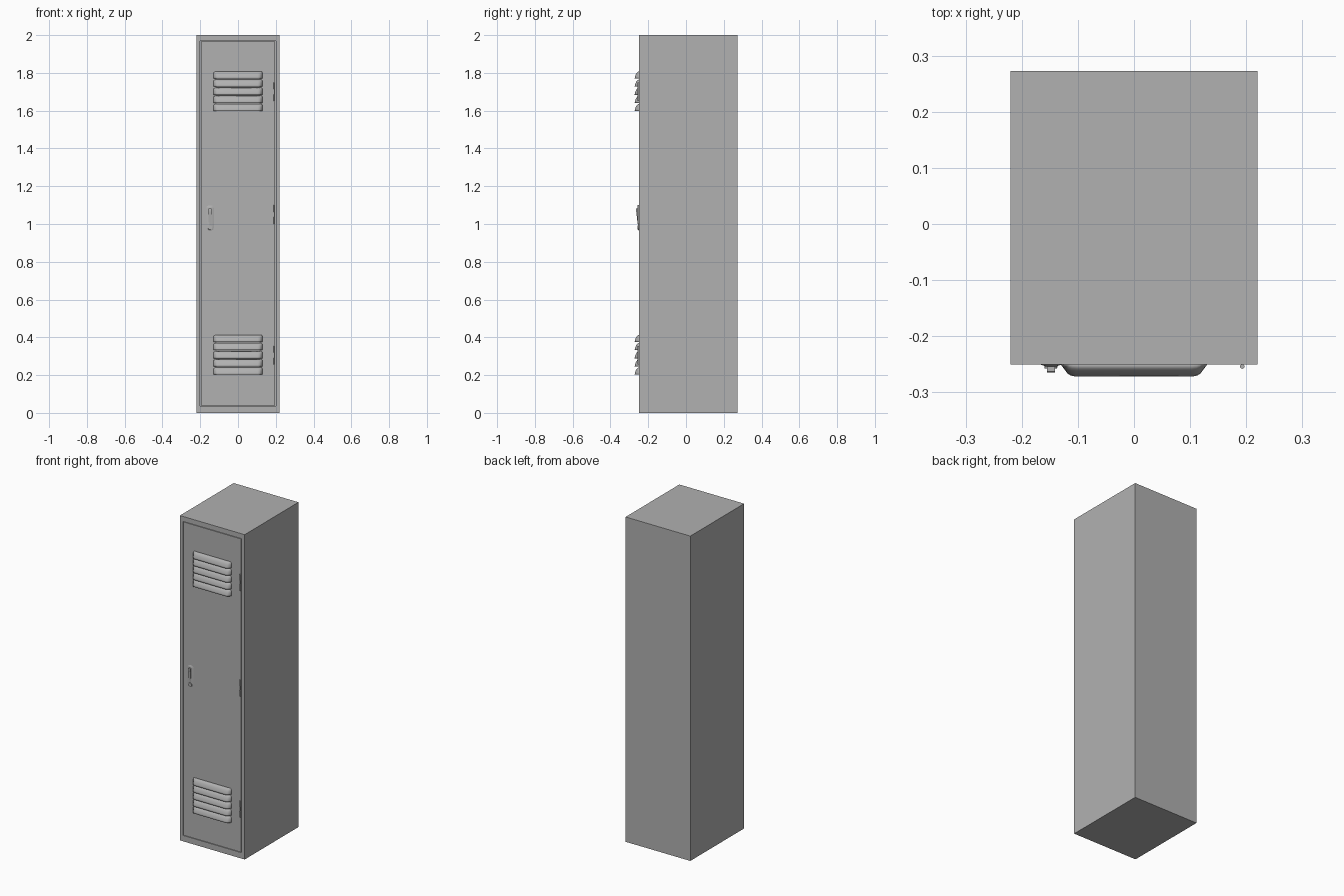
import bpy, bmesh, math
from mathutils import Matrix, Vector

if "Cube" in bpy.data.objects:
    bpy.data.objects.remove(bpy.data.objects["Cube"])

FRONT, BACK, HALF = -0.25, 0.273, 0.2205

# Mid-grey painted steel
STEEL = bpy.data.materials.new("grey_steel")
STEEL.diffuse_color = (0.44, 0.44, 0.44, 1)
STEEL.use_nodes = True
STEEL.node_tree.nodes["Principled BSDF"].inputs["Base Color"].default_value = STEEL.diffuse_color


def finish(name, bm, smooth=None):
    bmesh.ops.recalc_face_normals(bm, faces=bm.faces)
    mesh = bpy.data.meshes.new(name)
    bm.to_mesh(mesh)
    bm.free()
    mesh.materials.append(STEEL)
    ob = bpy.data.objects.new(name, mesh)
    bpy.context.collection.objects.link(ob)
    if smooth:
        bpy.ops.object.select_all(action='DESELECT')
        ob.select_set(True)
        bpy.context.view_layer.objects.active = ob
        bpy.ops.object.shade_smooth_by_angle(angle=math.radians(smooth))
    return ob


def add_box(bm, lo, hi):
    lo, hi = Vector(lo), Vector(hi)
    m = Matrix.Translation((lo + hi) / 2) @ Matrix.Diagonal((*(hi - lo), 1))
    bmesh.ops.create_cube(bm, size=1, matrix=m)


def add_cylinder(bm, centre, r1, r2, depth, axis='Z', segments=16):
    m = Matrix.Translation(centre)
    if axis == 'Y':
        m = m @ Matrix.Rotation(math.radians(90), 4, 'X')
    bmesh.ops.create_cone(bm, cap_ends=True, segments=segments, radius1=r1,
                          radius2=r2, depth=depth, matrix=m)


def front_face(bm):
    bm.normal_update()
    return min(bm.faces, key=lambda f: f.calc_center_median().y)


# Cabinet shell: box with a framed opening pushed into the front
bm = bmesh.new()
add_box(bm, (-HALF, FRONT, 0), (HALF, BACK, 2))
face = front_face(bm)
bmesh.ops.inset_individual(bm, faces=[face], thickness=0.02)
for v in face.verts:
    v.co.x = math.copysign(0.200, v.co.x)
    v.co.z = 0.036 if v.co.z < 1 else 1.970
cavity = bmesh.ops.extrude_discrete_faces(bm, faces=[face])['faces'][0]
bmesh.ops.translate(bm, verts=cavity.verts, vec=(0, 0.50, 0))
finish("cabinet", bm)

# Door set flush in the opening with a narrow gap
bm = bmesh.new()
add_box(bm, (-0.197, FRONT, 0.039), (0.197, FRONT + 0.018, 1.967))
finish("door", bm)

# Louvres: pressed hoods that open downwards
SECTION = [(0.131, 0), (0.124, 0.009), (0.119, 0.016), (0.113, 0.020), (0.104, 0.022)]
SECTION = [(-x, d) for x, d in SECTION] + SECTION[::-1]
# (share of depth, share of height) of the hood's side profile
HOOD = [(1, 0), (0.92, 0.22), (0.80, 0.45), (0.62, 0.68), (0.38, 0.87), (0, 1)]


def louvre(name, z0):
    bm = bmesh.new()
    rows = []
    for depth, rise in HOOD:
        narrow = 1 - 0.05 * (1 - depth) ** 2
        rows.append([bm.verts.new((x * narrow, FRONT - d * depth, z0 + 0.038 * rise))
                     for x, d in SECTION])
    for low, high in zip(rows, rows[1:]):
        for k in range(len(SECTION) - 1):
            bm.faces.new((low[k], low[k + 1], high[k + 1], high[k]))
    bmesh.ops.remove_doubles(bm, verts=bm.verts, dist=1e-5)
    ob = finish(name, bm, 40)
    mod = ob.modifiers.new("sheet", 'SOLIDIFY')
    mod.thickness = 0.001
    mod.offset = -1


for group, base in (("upper", 1.598), ("lower", 0.203)):
    for i in range(5):
        louvre(f"{group}_louvre_{i + 1}", base + i * 0.0430)

# Handle back plate: a shallow pressed mound in the door
HX = -0.148
bm = bmesh.new()
add_box(bm, (HX - 0.020, FRONT - 0.004, 0.966), (HX + 0.020, FRONT, 1.098))
upright = [e for e in bm.edges if abs(e.verts[0].co.y - e.verts[1].co.y) > 0.001]
bmesh.ops.bevel(bm, geom=upright, offset=0.014, segments=4, profile=0.5, affect='EDGES')
face = front_face(bm)
centre = face.calc_center_median()
for v in face.verts:
    v.co.x = centre.x + (v.co.x - centre.x) * 0.45
    v.co.z = centre.z + (v.co.z - centre.z) * 0.84
finish("handle_plate", bm, 30)

# Pull handle: side profile with the grip standing out towards the top
bm = bmesh.new()
profile = [(-0.253, 1.008), (-0.257, 1.009), (-0.260, 1.035), (-0.263, 1.060),
           (-0.265, 1.078), (-0.263, 1.083), (-0.253, 1.083)]
side = bm.faces.new([bm.verts.new((HX - 0.007, y, z)) for y, z in profile])
ext = bmesh.ops.extrude_face_region(bm, geom=[side])['geom']
bmesh.ops.translate(bm, vec=(0.014, 0, 0),
                    verts=[g for g in ext if isinstance(g, bmesh.types.BMVert)])
finish("handle", bm, 30)

# Round key lock
bm = bmesh.new()
add_cylinder(bm, (HX, FRONT - 0.004, 0.981), 0.012, 0.011, 0.007, 'Y', 24)
finish("lock", bm, 30)

# Hinges: two knuckles around a thinner pin at the right door edge
for i, z in enumerate((0.305, 1.05, 1.70)):
    bm = bmesh.new()
    for dz in (-0.032, 0.032):
        add_cylinder(bm, (0.193, FRONT - 0.004, z + dz), 0.004, 0.004, 0.036)
    add_cylinder(bm, (0.193, FRONT - 0.004, z), 0.0025, 0.0025, 0.10)
    add_box(bm, (0.1915, FRONT - 0.003, z - 0.05), (0.1945, FRONT + 0.002, z + 0.05))
    finish(f"hinge_{i + 1}", bm, 40)
